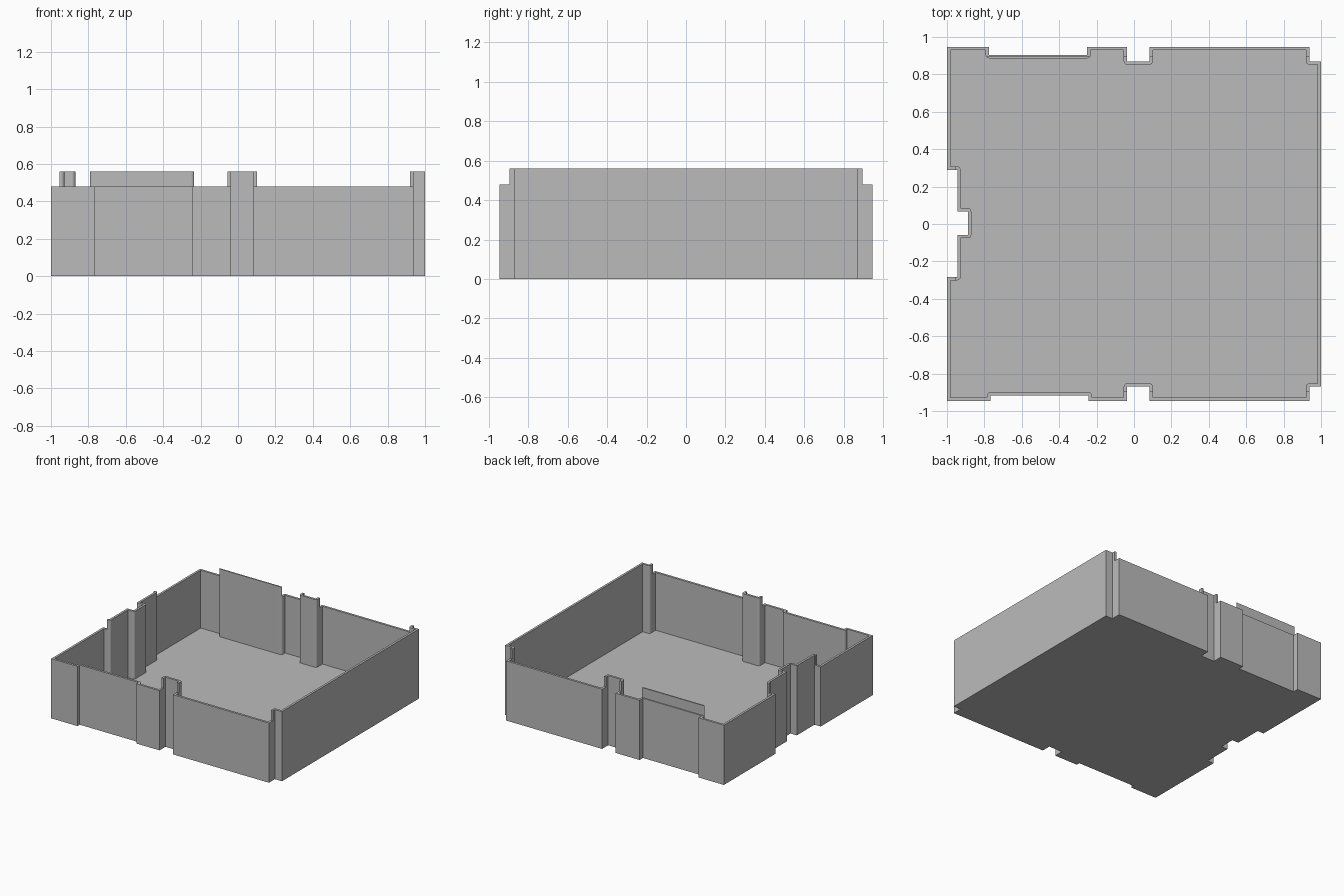
import bpy
import bmesh
from mathutils import Vector

WALL = 0.018      # wall thickness
FLOOR = 0.015     # floor thickness
LOW, HIGH = 0.48, 0.56

cube = bpy.data.objects.get("Cube")
if cube:
    bpy.data.objects.remove(cube, do_unlink=True)

grey = bpy.data.materials.new("plain grey")
grey.use_nodes = True
colour = (0.5, 0.5, 0.5, 1)
grey.diffuse_color = colour
grey.node_tree.nodes["Principled BSDF"].inputs["Base Color"].default_value = colour


def prism(name, points, z0, z1):
    """Extrude a counter-clockwise plan outline between two heights."""
    bm = bmesh.new()
    base = bm.faces.new([bm.verts.new((p[0], p[1], z0)) for p in points])
    top = bmesh.ops.extrude_face_region(bm, geom=[base])["geom"]
    bmesh.ops.translate(bm, vec=(0, 0, z1 - z0),
                        verts=[v for v in top if isinstance(v, bmesh.types.BMVert)])
    bmesh.ops.recalc_face_normals(bm, faces=bm.faces)
    mesh = bpy.data.meshes.new(name)
    bm.to_mesh(mesh)
    bm.free()
    mesh.materials.append(grey)
    obj = bpy.data.objects.new(name, mesh)
    bpy.context.collection.objects.link(obj)
    return obj


def box(name, x0, x1, y0, y1, z0, z1):
    return prism(name, [(x0, y0), (x1, y0), (x1, y1), (x0, y1)], z0, z1)


def inset(points, t, steps=4):
    """Offset a right-angled outline inwards, rounding its reflex corners."""
    result = []
    for i, p in enumerate(points):
        p = Vector(p)
        d0 = (p - Vector(points[i - 1])).normalized()
        d1 = (Vector(points[(i + 1) % len(points)]) - p).normalized()
        n0, n1 = Vector((-d0.y, d0.x)), Vector((-d1.y, d1.x))
        if d0.cross(d1) > 0:
            result.append(p + t * (n0 + n1))
        else:
            result += [p + t * n0.slerp(n1, k / steps) for k in range(steps + 1)]
    return result


def subtract(target, cutter):
    cutter.hide_render = True
    mod = target.modifiers.new("cut", "BOOLEAN")
    mod.operation = "DIFFERENCE"
    mod.solver = "EXACT"
    mod.object = cutter
    bpy.context.view_layer.objects.active = target
    bpy.ops.object.modifier_apply(modifier=mod.name)
    bpy.data.objects.remove(cutter, do_unlink=True)


# Plan outline, side by side, with recesses, niches and corner notches
front = [(-1, -0.945), (-0.767, -0.945), (-0.767, -0.916), (-0.243, -0.916),
         (-0.243, -0.945), (-0.037, -0.945), (-0.037, -0.87), (0.083, -0.87),
         (0.083, -0.945), (0.937, -0.945), (0.937, -0.87), (1, -0.87)]
back = [(1, 0.87), (0.937, 0.87), (0.937, 0.947), (0.083, 0.947), (0.083, 0.87),
        (-0.037, 0.87), (-0.037, 0.947), (-0.25, 0.947), (-0.25, 0.904),
        (-0.775, 0.904), (-0.775, 0.947), (-1, 0.947)]
side = [(-1, 0.29), (-0.945, 0.29), (-0.945, 0.067), (-0.888, 0.067),
        (-0.888, -0.058), (-0.945, -0.058), (-0.945, -0.283), (-1, -0.283)]
outline = front + back + side

# Hollow tray
tray = prism("tray", outline, 0, HIGH)
subtract(tray, prism("cavity_cutter", inset(outline, WALL), FLOOR, HIGH + 0.1))

# Lower the outermost wall tops on the front, back and left-hand edge
rim = 0.896
subtract(tray, box("front_rim_cutter", -2, 2, -2, -rim, LOW, 1))
subtract(tray, box("back_rim_cutter", -2, 2, rim, 2, LOW, 1))
subtract(tray, box("side_rim_cutter", -2, -0.955, -1.5, 1.5, LOW, 1))
